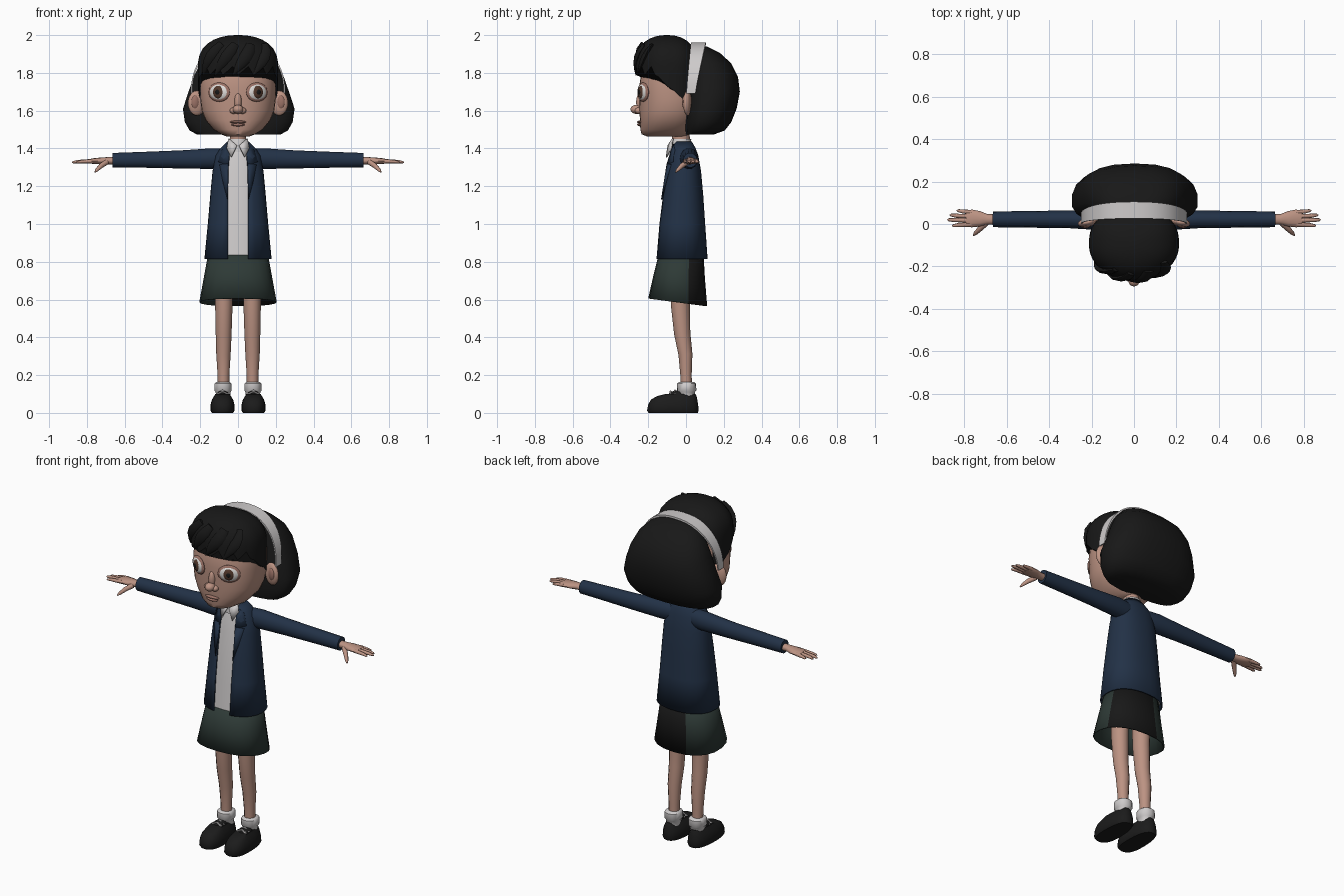
import bpy, bmesh, math
from mathutils import Vector, Matrix

if "Cube" in bpy.data.objects:
    bpy.data.objects.remove(bpy.data.objects["Cube"])


def material(name, *rgb):
    m = bpy.data.materials.new(name)
    m.diffuse_color = (*rgb, 1)
    m.use_nodes = True
    m.node_tree.nodes["Principled BSDF"].inputs["Base Color"].default_value = m.diffuse_color
    return m


SKIN = material("skin", 0.50, 0.29, 0.225)
LIP = material("darker skin", 0.33, 0.17, 0.135)
HAIR = material("black hair", 0.009, 0.009, 0.009)
WHITE = material("white cloth", 0.62, 0.60, 0.60)
EYEWHITE = material("eye white", 0.72, 0.70, 0.68)
NAVY = material("navy cloth", 0.016, 0.031, 0.062)
GREEN = material("dark green cloth", 0.027, 0.042, 0.037)
IRIS = material("brown iris", 0.085, 0.04, 0.025)
SHOE = material("black leather", 0.011, 0.011, 0.011)


def finish(bm, name, mat, mirror=False, solid=0, angle=50):
    bmesh.ops.recalc_face_normals(bm, faces=bm.faces)
    me = bpy.data.meshes.new(name)
    bm.to_mesh(me)
    bm.free()
    me.materials.append(mat)
    ob = bpy.data.objects.new(name, me)
    bpy.context.collection.objects.link(ob)
    bpy.ops.object.select_all(action='DESELECT')
    ob.select_set(True)
    bpy.context.view_layer.objects.active = ob
    bpy.ops.object.shade_smooth_by_angle(angle=math.radians(angle))
    if solid:
        mod = ob.modifiers.new("thickness", 'SOLIDIFY')
        mod.thickness, mod.offset = solid, -1
    if mirror:
        ob.modifiers.new("mirror", 'MIRROR')
    return ob


def loft(name, rings, mat, closed=True, caps=True, **kw):
    bm = bmesh.new()
    rows = [[bm.verts.new(p) for p in r] for r in rings]
    n = len(rows[0])
    for a, b in zip(rows, rows[1:]):
        for i in range(n if closed else n - 1):
            j = (i + 1) % n
            bm.faces.new((a[i], a[j], b[j], b[i]))
    if caps and closed:
        bm.faces.new(rows[0])
        bm.faces.new(rows[-1])
    return finish(bm, name, mat, **kw)


def spow(v, e):
    return math.copysign(abs(v) ** e, v)


def ring(z, w, yf, yb, cy=None, cx=0, n=2.2, count=24, gap=0):
    """Horizontal rounded outline, optionally open at the front."""
    cy = (yf + yb) / 2 if cy is None else cy
    d = math.asin((min(gap, w * .6) / w) ** (n / 2)) if gap else 0
    pts = []
    for i in range(count):
        t = -math.pi / 2 + d + (2 * math.pi - 2 * d) * i / (count - 1 if gap else count)
        c, s = spow(math.cos(t), 2 / n), spow(math.sin(t), 2 / n)
        pts.append((cx + w * c, cy + s * (yb - cy if s > 0 else cy - yf), z))
    return pts


def front_y(table, x, z, n=2.2):
    """Front surface of a stack of rings at (x, z)."""
    for a, b in zip(table, table[1:]):
        if a[0] <= z <= b[0]:
            t = (z - a[0]) / (b[0] - a[0])
            w, yf, yb = (a[k] + (b[k] - a[k]) * t for k in (1, 2, 3))
            r = (yb - yf) / 2
            return (yf + yb) / 2 - r * max(0, 1 - (abs(x) / w) ** n) ** (1 / n)
    return 0


def tube(name, pts, mat, up=(0, 0, 1), count=12, **kw):
    """Elliptical tube through (x, y, z, side radius, up radius)."""
    c = [Vector(p[:3]) for p in pts]
    rings = []
    for i, p in enumerate(pts):
        d = (c[min(i + 1, len(c) - 1)] - c[max(i - 1, 0)]).normalized()
        side = d.cross(Vector(up)).normalized()
        nor = side.cross(d)
        rings.append([c[i] + side * p[3] * math.cos(a) + nor * p[4] * math.sin(a)
                      for a in (2 * math.pi * k / count for k in range(count))])
    return loft(name, rings, mat, **kw)


def blob(name, loc, rad, mat, turn=0, shift=0, mirror=False):
    bm = bmesh.new()
    m = (Matrix.Translation(loc) @ Matrix.Rotation(math.radians(turn), 4, 'Z')
         @ Matrix.Translation((0, shift, 0)) @ Matrix.Diagonal((*rad, 1)))
    bmesh.ops.create_uvsphere(bm, u_segments=20, v_segments=12, radius=1, matrix=m)
    return finish(bm, name, mat, mirror)


def plate(name, pts, mat):
    bm = bmesh.new()
    bm.faces.new([bm.verts.new(p) for p in pts])
    return finish(bm, name, mat, mirror=True, solid=.008)


# Head: height, half width, front, back
HEAD = [(1.463, .06, -.205, .0), (1.475, .09, -.235, .02), (1.50, .13, -.242, .04),
        (1.55, .172, -.243, .07), (1.60, .192, -.248, .09), (1.66, .2, -.246, .1),
        (1.72, .202, -.249, .1), (1.78, .2, -.24, .1), (1.85, .185, -.22, .09),
        (1.91, .14, -.17, .07), (1.94, .06, -.1, .0)]
loft("head", [ring(*r, count=32) for r in HEAD], SKIN)
tube("neck", [(0, -.02, 1.36, .045, .045), (0, -.03, 1.5, .043, .048)], SKIN, up=(0, 1, 0))
blob("nose", (0, -.262, 1.607), (.028, .032, .024), SKIN)
blob("nose_bridge", (0, -.24, 1.645), (.02, .024, .05), SKIN)
blob("nostril", (.024, -.25, 1.6), (.02, .021, .017), SKIN, mirror=True)
blob("upper_lip", (0, -.241, 1.54), (.044, .018, .008), LIP)
blob("lower_lip", (0, -.241, 1.526), (.036, .018, .009), LIP)
blob("ear", (.218, .008, 1.64), (.048, .022, .066), SKIN, turn=-12, mirror=True)
blob("inner_ear", (.226, -.008, 1.645), (.022, .012, .036), LIP, turn=-12, mirror=True)

# Eyes
eye = (.1, front_y(HEAD, .1, 1.7) + .003, 1.698)
for part, rad, shift, mat in (("eyelid", (.063, .015, .051), 0, LIP),
                              ("eyeball", (.057, .02, .045), 0, EYEWHITE),
                              ("iris", (.031, .012, .033), -.012, IRIS),
                              ("pupil", (.017, .0095, .018), -.0165, HAIR)):
    blob(part, eye, rad, mat, 26, shift, True)

# Back hair: flat-fronted bob
BOB = [(1.475, .225, .0, .15), (1.495, .262, -.005, .205), (1.54, .288, -.008, .24),
       (1.61, .298, -.005, .268), (1.70, .268, .008, .285), (1.78, .24, .018, .275),
       (1.85, .205, .025, .24), (1.905, .155, .03, .18), (1.94, .08, .035, .11)]
loft("bob_hair", [ring(*r, cy=r[2] + .4 * (r[3] - r[2]), cx=.004, n=2.5, count=22)
                  for r in BOB], HAIR)


# Front hair: dome with a ragged fringe, phi measured from the front
def dome(phi, z, grow=1):
    f = 1 if z < 1.84 else max(.001, 1 - ((z - 1.84) / .16) ** 2.3) ** (1 / 2.3)
    s, c = math.sin(math.radians(phi)), math.cos(math.radians(phi))
    if c < 0:
        s, c = spow(s, .72), -abs(c) ** .72
    return Vector((.212 * f * s * grow, -.1 - (.168 if c > 0 else .16) * f * c * grow, z))


def hem(phi, i):
    a = abs(phi)
    if a < 68:
        return 1.79 + (0, .02, .045)[i % 3]
    return max(1.665, 1.80 - (a - 68) * .0032)


cols = [-180 + 7.5 * i for i in range(48)]
rows = []
for k in range(11):
    t = math.sin(k / 10 * math.pi / 2)
    u = 1 - math.cos(k / 10 * math.pi / 2)
    rows.append([dome(p, 2.0 + (hem(p, i) - 2.0) * (.35 * t * u + .65 * u))
                 for i, p in enumerate(cols)])
loft("front_hair", rows, HAIR, caps=True)
for i, p in enumerate((-62, -36, -8, 22)):
    path = []
    for k in range(6):
        t = k / 5
        q = dome(p + 32 * (1 - t), 1.95 - t * .165, 1.0)
        r = max(.002, math.sin(math.pi * (.25 + .75 * t)))
        path.append((*q, .034 * r, .014 * r))
    tube(f"fringe_lock_{i + 1}", path, HAIR, up=(0, -1, 0), count=8)

# Headband
band = []
for i in range(25):
    a = math.pi * i / 24
    s = math.sin(a)
    x, z = .25 * spow(math.cos(a), .88), 1.69 + .272 * abs(s) ** .88
    y0, y1 = .002 + .024 * s, .05 + .055 * s
    k = .97
    band.append([(x, y0, z), (x, y1, z), (x * k, y1, z - .012 * s), (x * k, y0, z - .012 * s)])
loft("headband", band, WHITE)

# Jacket, open at the front, with shirt inside
COAT = [(.815, .178, -.16, .115), (1.0, .16, -.145, .102), (1.15, .147, -.127, .092),
        (1.28, .135, -.107, .08), (1.36, .12, -.092, .066), (1.40, .095, -.082, .052),
        (1.438, .055, -.065, .03)]
loft("jacket", [ring(*r, n=2.3, count=28, gap=.054) for r in COAT], NAVY,
     closed=False, solid=.008)
loft("shirt", [ring(max(z, .835), w - .012, f + .01, b - .012, n=2.3)
               for z, w, f, b in COAT], WHITE)


def on_coat(x, z, out=.008):
    return (x, front_y(COAT, x, z, 2.3) - out, z)


plate("lapel_upper", [on_coat(.042, 1.425), on_coat(.085, 1.395), on_coat(.106, 1.33),
                      on_coat(.052, 1.31)], NAVY)
plate("lapel_lower", [on_coat(.052, 1.32), on_coat(.098, 1.315), on_coat(.08, 1.22),
                      on_coat(.056, 1.13)], NAVY)
loft("collar_band", [ring(1.38, .062, -.085, .03), ring(1.425, .052, -.083, .025),
                     ring(1.45, .048, -.075, .028)], WHITE)
plate("collar_flap", [(.004, -.09, 1.415), (.048, -.066, 1.452), (.058, -.075, 1.40),
                      (.034, -.1, 1.352)], WHITE)

# Sleeves and hands
tube("sleeve", [(.06, .01, 1.345, .045, .056), (.14, .018, 1.346, .048, .056),
                (.3, .022, 1.342, .042, .049), (.5, .022, 1.34, .039, .043),
                (.665, .022, 1.338, .037, .039)], NAVY, count=14, mirror=True)
tube("palm", [(.64, .022, 1.335, .024, .021), (.69, .022, 1.335, .024, .019),
              (.725, .024, 1.334, .036, .018), (.765, .026, 1.333, .042, .015),
              (.79, .026, 1.332, .036, .011)], SKIN, mirror=True)
for nm, y0, x1, y1 in (("little", .055, .835, .063), ("ring", .036, .868, .042),
                       ("middle", .017, .88, .02), ("index", -.002, .858, -.008)):
    tube(nm + "_finger", [(.765, y0, 1.333, .011, .012), (x1 - .03, (y0 + y1) / 2, 1.33, .0095, .009),
                          (x1 - .007, y1, 1.327, .007, .006), (x1, y1, 1.326, .002, .002)],
         SKIN, count=8, mirror=True)
tube("thumb", [(.695, .006, 1.328, .014, .015), (.725, -.022, 1.308, .013, .014),
               (.748, -.045, 1.285, .009, .009), (.757, -.055, 1.274, .003, .003)],
     SKIN, count=8, mirror=True)

# Skirt: slanted hem and one black panel at the back
skirt_rings = []
for z, w, f, b, tilt in ((.86, .155, -.14, .092, 0), (.72, .18, -.172, .1, .06),
                         (.58, .205, -.2, .112, .13)):
    skirt_rings.append([(x, y, z - tilt * y) for x, y, z in ring(z, w, f, b, n=2.3, count=20)])
skirt = loft("skirt", skirt_rings, GREEN, caps=False, solid=.006)
skirt.data.materials.append(HAIR)
for p in skirt.data.polygons:
    if p.center.y > .03 and p.center.x > -.05:
        p.material_index = 1

# Legs, socks and shoes
tube("leg", [(.075, -.03, .78, .05, .055), (.075, -.03, .57, .046, .05),
             (.076, -.02, .42, .042, .043), (.077, -.003, .31, .038, .037),
             (.077, .0, .2, .031, .03), (.077, .003, .09, .03, .03)],
     SKIN, up=(0, 1, 0), mirror=True)
X = .082
loft("sock", [ring(z, r, .003 - r * 1.1, .003 + r * 1.1, cx=.079, count=14)
              for z, r in ((.08, .038), (.11, .04), (.118, .047), (.155, .046), (.163, .036))],
     WHITE, mirror=True)
loft("shoe", [ring(z, w, f, b, cx=X, cy=-.09, n=2.5, count=20)
              for z, w, f, b in ((.0, .056, -.198, .062), (.012, .064, -.206, .067),
                                 (.045, .063, -.2, .064), (.07, .056, -.185, .06),
                                 (.088, .045, -.155, .056), (.1, .038, -.11, .05))],
     SHOE, mirror=True)
blob("instep", (X, -.045, .092), (.034, .05, .026), SHOE, mirror=True)
for i, y in enumerate((-.058, -.082)):
    tube(f"white_lace_{i + 1}", [(X - .03, y, .098, .005, .005), (X, y, .12 - i * .006, .005, .005),
                                 (X + .03, y, .098, .005, .005)], WHITE, count=6, mirror=True)
